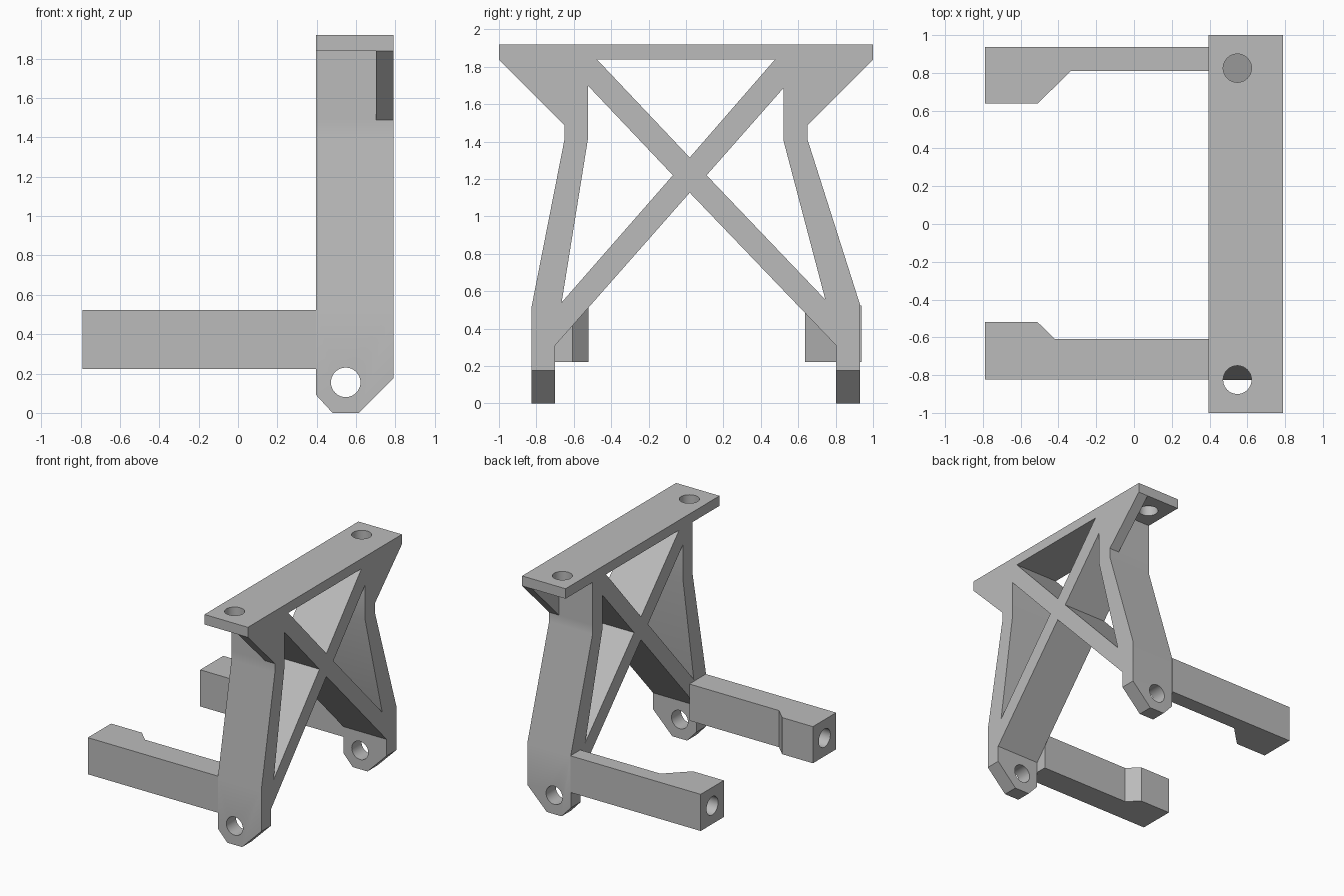
import bpy, bmesh
from mathutils import Vector

cube = bpy.data.objects.get("Cube")
if cube:
    bpy.data.objects.remove(cube, do_unlink=True)

grey = bpy.data.materials.new("plain grey")
grey.use_nodes = True
colour = (0.5, 0.5, 0.5, 1)
grey.diffuse_color = colour
grey.node_tree.nodes["Principled BSDF"].inputs["Base Color"].default_value = colour

X0, X1 = 0.395, 0.79        # frame depth
PLATE = 1.838               # underside of top plate
HOLE_X, HOLE_R = 0.547, 0.075


def prism(name, points, axis, lo, hi):
    """Extrude a flat outline along an axis (0 = x, 1 = y, 2 = z)."""
    bm = bmesh.new()
    verts = []
    for p in points:
        co = list(p)
        co.insert(axis, lo)
        verts.append(bm.verts.new(co))
    face = bm.faces.new(verts)
    new = bmesh.ops.extrude_face_region(bm, geom=[face])["geom"]
    move = Vector((0, 0, 0))
    move[axis] = hi - lo
    bmesh.ops.translate(bm, vec=move, verts=[v for v in new if isinstance(v, bmesh.types.BMVert)])
    bmesh.ops.recalc_face_normals(bm, faces=bm.faces)
    mesh = bpy.data.meshes.new(name)
    bm.to_mesh(mesh)
    bm.free()
    mesh.materials.append(grey)
    obj = bpy.data.objects.new(name, mesh)
    bpy.context.collection.objects.link(obj)
    return obj


def bore(centre, axis, lo, hi):
    """Round cutter along an axis."""
    turn = [Vector((HOLE_R, 0))]
    bm = bmesh.new()
    bmesh.ops.create_circle(bm, segments=40, radius=HOLE_R)
    turn = [(v.co.x + centre[0], v.co.y + centre[1]) for v in bm.verts]
    bm.free()
    return prism("bore_cutter", turn, axis, lo, hi)


def cut(obj, cutters):
    """Subtract each cutter, bake the result, and shade gentle bends smooth."""
    bpy.ops.object.select_all(action='DESELECT')
    bpy.context.view_layer.objects.active = obj
    obj.select_set(True)
    for c in cutters:
        mod = obj.modifiers.new("cut", 'BOOLEAN')
        mod.operation, mod.solver, mod.object = 'DIFFERENCE', 'EXACT', c
        bpy.ops.object.modifier_apply(modifier=mod.name)
        bpy.data.objects.remove(c, do_unlink=True)
    bpy.ops.object.shade_smooth_by_angle(angle=0.5)


# Side profile of the braced frame, with top plate, gussets and legs
frame = prism("braced_frame", [
    (-1, 1.92), (-1, PLATE), (-0.65, 1.488), (-0.65, 1.41), (-0.825, 0.52),
    (-0.825, 0), (-0.70, 0), (-0.70, 0.31), (0.02, 1.127), (0.803, 0.31),
    (0.803, 0), (0.93, 0), (0.93, 0.53), (0.65, 1.41), (0.65, 1.488),
    (1, PLATE), (1, 1.92)], 0, X0, X1)

# Openings between the crossed braces
openings = [
    [(-0.475, PLATE), (0.475, PLATE), (0.02, 1.315)],
    [(-0.525, 1.70), (-0.07, 1.22), (-0.665, 0.54), (-0.525, 1.41)],
    [(0.52, 1.685), (0.11, 1.22), (0.745, 0.555), (0.52, 1.41)],
]
cutters = [prism("opening_cutter", o, 0, 0.2, 1) for o in openings]

# Gussets stay only along the outer edge; mounting holes in the plate
for s in (-1, 1):
    relief = [(s * 1.2, PLATE), (s * 0.65, PLATE), (s * 0.65, 1.488), (s * 1.2, 1.488)]
    cutters.append(prism("gusset_cutter", relief, 0, 0.2, 0.70))
    cutters.append(bore((HOLE_X, s * 0.825), 2, 1.7, 2.1))

# Chamfered feet and the pivot hole through both legs
cutters.append(prism("foot_cutter", [(0.305, 0.19), (0.305, -0.1), (0.573, -0.1)], 1, -1.2, 1.2))
cutters.append(prism("foot_cutter", [(0.89, 0.275), (0.89, -0.1), (0.515, -0.1)], 1, -1.2, 1.2))
cutters.append(bore((HOLE_X, 0.155), 1, -1.2, 1.2))
cut(frame, cutters)

# Arms: outer face, inner face, boss face, x where the boss taper ends
for name, outer, inner, boss, taper in (
        ("front_arm", -0.822, -0.608, -0.52, -0.42),
        ("back_arm", 0.937, 0.81, 0.637, -0.335)):
    arm = prism(name, [(-0.79, outer), (X0, outer), (X0, inner), (taper, inner),
                       (-0.51, boss), (-0.79, boss)], 2, 0.222, 0.523)
    cut(arm, [bore(((outer + boss) / 2, 0.372), 0, -1, -0.45)])
